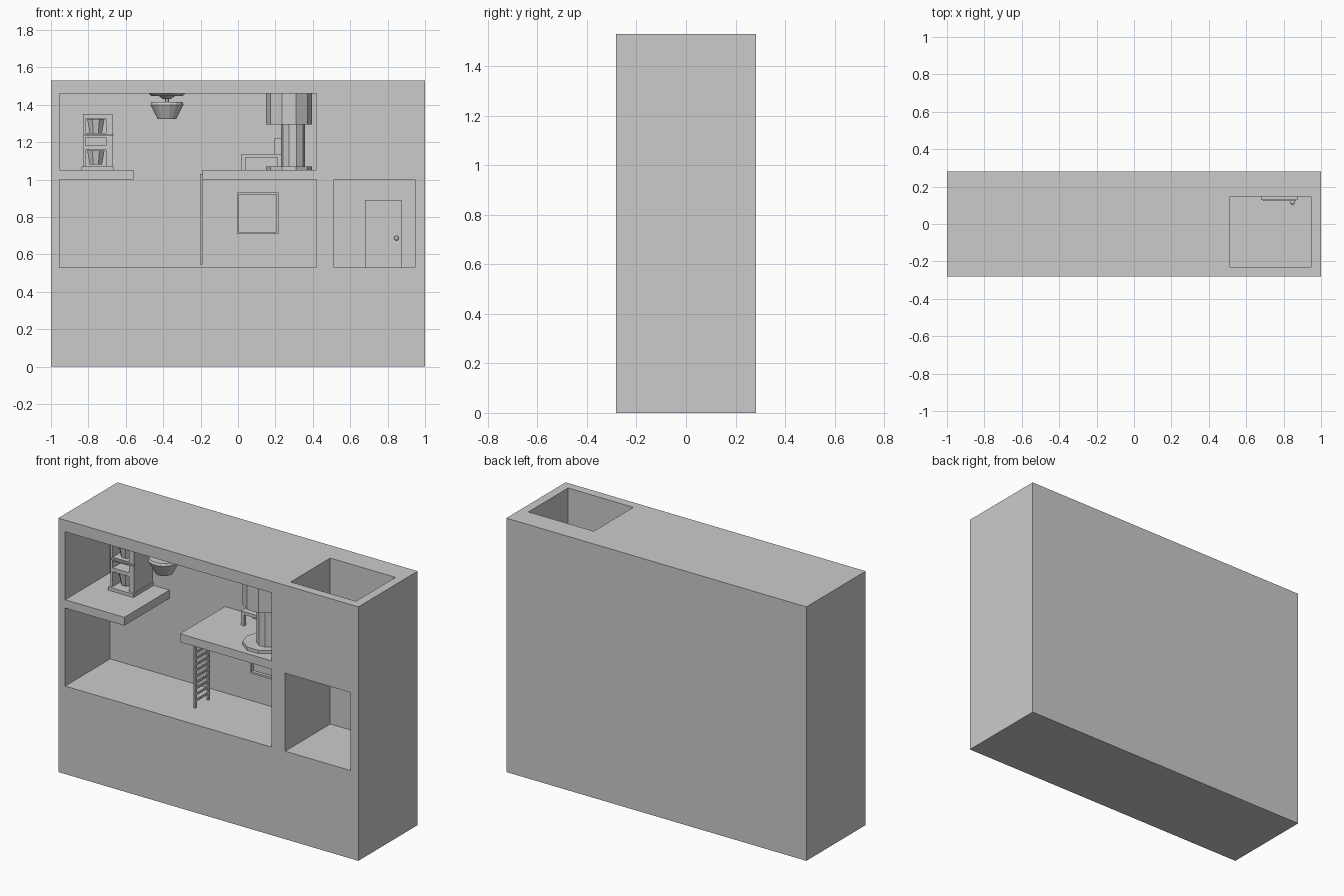
import bpy, bmesh
from mathutils import Matrix
from math import pi

if "Cube" in bpy.data.objects:
    bpy.data.objects.remove(bpy.data.objects["Cube"])


def box(name, x0, x1, y0, y1, z0, z1):
    bm = bmesh.new()
    bmesh.ops.create_cube(bm, size=1)
    for v in bm.verts:
        v.co = ((x0 + x1) / 2 + v.co.x * (x1 - x0),
                (y0 + y1) / 2 + v.co.y * (y1 - y0),
                (z0 + z1) / 2 + v.co.z * (z1 - z0))
    return finish(name, bm)


def cone(name, x, y, z0, z1, r0, r1, sides=12):
    bm = bmesh.new()
    mat = Matrix.Translation((x, y, (z0 + z1) / 2)) @ Matrix.Rotation(pi / sides, 4, 'Z')
    bmesh.ops.create_cone(bm, cap_ends=True, segments=sides, radius1=r0,
                          radius2=r1, depth=z1 - z0, matrix=mat)
    return finish(name, bm)


def finish(name, bm):
    me = bpy.data.meshes.new(name)
    bm.to_mesh(me)
    bm.free()
    ob = bpy.data.objects.new(name, me)
    bpy.context.collection.objects.link(ob)
    return ob


def cut(ob, cutter):
    mod = ob.modifiers.new("cut", 'BOOLEAN')
    mod.operation = 'DIFFERENCE'
    mod.solver = 'EXACT'
    mod.object = cutter
    cutter.hide_render = True
    bpy.context.view_layer.objects.active = ob
    bpy.ops.object.modifier_apply(modifier=mod.name)
    bpy.data.objects.remove(cutter)


BACK = 0.147    # inner face of the back wall
FLOOR = 0.53
LOFT = 1.05

# house block with main room, entrance room and open shaft
house = box("house_shell", -1, 1, -0.282, 0.282, 0, 1.53)
cut(house, box("main_cutter", -0.955, 0.42, -0.4, BACK, FLOOR, 1.46))
cut(house, box("shaft_cutter", 0.512, 0.947, -0.23, BACK, FLOOR, 1.7))
cut(house, box("entrance_cutter", 0.512, 0.947, -0.4, -0.1, FLOOR, 1.0))

# loft platforms
box("left_loft", -0.955, -0.56, -0.282, BACK, 1.0, LOFT)
box("right_loft", -0.19, 0.42, -0.282, BACK, 1.0, LOFT)

# ladder on the edge of the right loft
for y in (-0.128, -0.003):
    box("ladder_rail", -0.202, -0.19, y - 0.009, y + 0.009, 0.545, 1.03)
for i in range(12):
    z = 0.58 + i * 0.036
    box("ladder_rung", -0.2, -0.192, -0.128, -0.003, z, z + 0.012)

# window on the back wall under the loft
box("window_pane", 0.0, 0.21, BACK - 0.006, BACK, 0.715, 0.925)
for x in (-0.006, 0.205):
    box("window_side", x, x + 0.011, BACK - 0.025, BACK, 0.708, 0.93)
for z in (0.708, 0.92):
    box("window_rail", -0.006, 0.216, BACK - 0.025, BACK, z, z + 0.011)

# door with top band and knob
box("door_frame", 0.68, 0.875, 0.128, BACK, FLOOR, 0.89)
box("door_band", 0.69, 0.865, 0.122, BACK, 0.865, 0.872)
bm = bmesh.new()
bmesh.ops.create_uvsphere(bm, u_segments=10, v_segments=6, radius=0.013,
                          matrix=Matrix.Translation((0.847, 0.115, 0.687)))
finish("door_knob", bm)

# hanging lamp
LX, LY = -0.38, -0.16
cone("lamp_mount", LX, LY, 1.447, 1.46, 0.085, 0.1, 16)
cone("lamp_collar", LX, LY, 1.43, 1.447, 0.02, 0.045, 16)
cone("lamp_stem", LX, LY, 1.405, 1.44, 0.012, 0.012, 8)
cone("lamp_rim", LX, LY, 1.40, 1.415, 0.09, 0.085, 16)
cone("lamp_shade", LX, LY, 1.323, 1.40, 0.05, 0.09, 16)

# shelf cabinet with tapered bins on the left loft
box("cabinet_plinth", -0.836, -0.665, -0.045, BACK, LOFT, 1.07)
box("cabinet_back", -0.83, -0.672, 0.12, BACK, 1.07, 1.35)
box("cabinet_left", -0.83, -0.815, -0.03, 0.12, 1.07, 1.35)
box("cabinet_right", -0.705, -0.672, -0.03, 0.12, 1.07, 1.35)
for z in (1.16, 1.225, 1.327):
    box("cabinet_shelf", -0.815, -0.705, -0.03, 0.12, z, z + 0.023)
box("cabinet_handle", -0.82, -0.665, -0.042, -0.03, 1.235, 1.243)
for z in (1.08, 1.248):
    cone("cabinet_bin", -0.76, 0.03, z, z + 0.075, 0.035, 0.05, 8)

# pillar unit on the right loft
PX, PY = 0.272, -0.13
cone("pillar_base", PX, PY, LOFT, 1.07, 0.123, 0.123, 10)
cone("pillar_column", PX + 0.022, PY, 1.07, 1.3, 0.065, 0.065, 10)
cone("pillar_head", PX, PY, 1.295, 1.46, 0.123, 0.123, 10)

# bench with a raised end
box("bench_top", 0.02, 0.23, 0.0, 0.13, 1.118, 1.136)
for x in (0.02, 0.21):
    for y in (0.0, 0.11):
        box("bench_leg", x, x + 0.02, y, y + 0.02, LOFT, 1.12)
box("bench_backrest", 0.195, 0.23, 0.03, 0.12, 1.136, 1.22)
